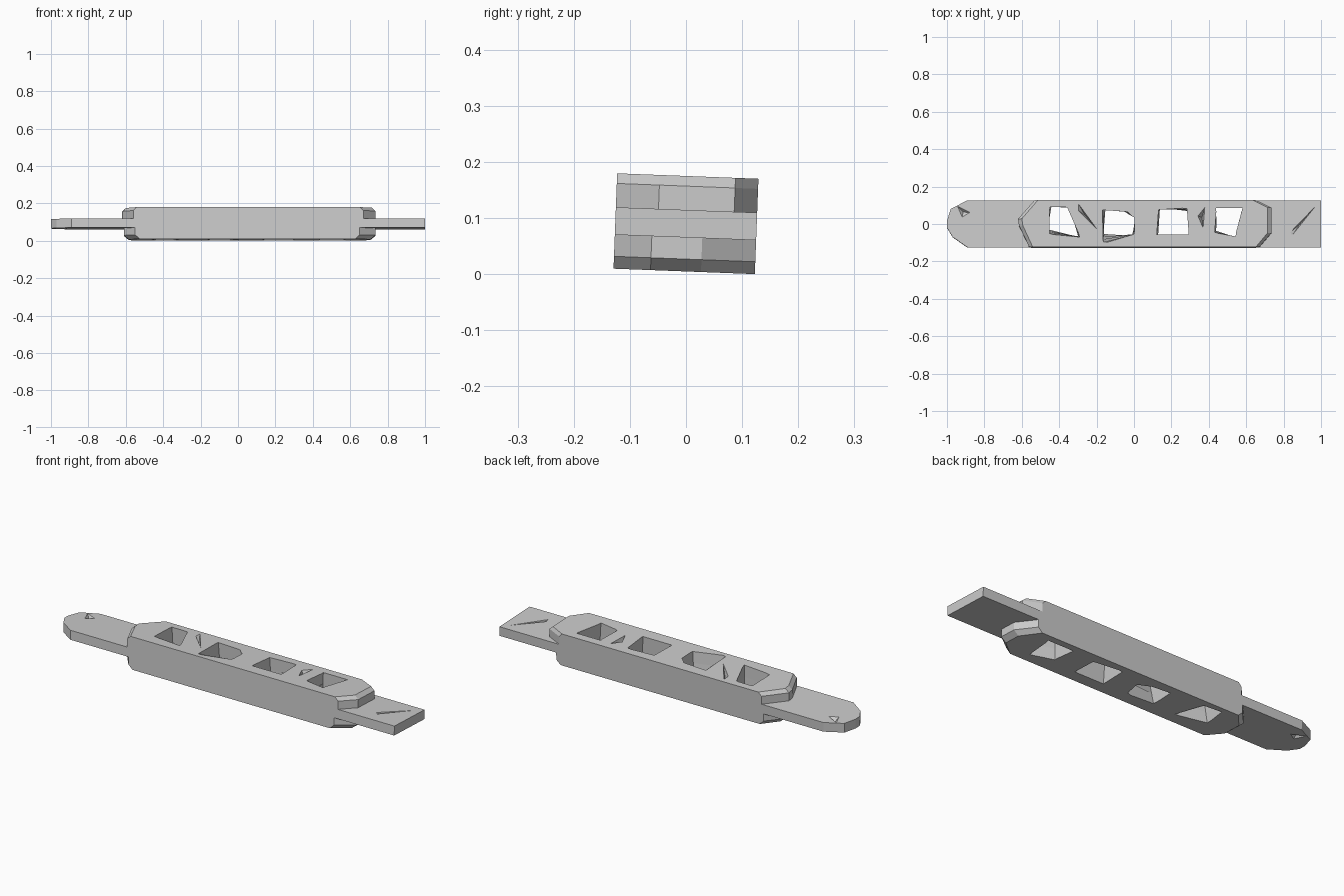
import bpy, bmesh, math

cube = bpy.data.objects.get("Cube")
if cube:
    bpy.data.objects.remove(cube, do_unlink=True)

grey = bpy.data.materials.new("plain_grey")
grey.use_nodes = True
grey.diffuse_color = (0.6, 0.6, 0.6, 1)
grey.node_tree.nodes["Principled BSDF"].inputs["Base Color"].default_value = (0.6, 0.6, 0.6, 1)

HALF, TANG, WIDE = 0.085, 0.0245, 0.126   # half height, half tang height, half width


def add_loft(bm, rings):
    """Skin a stack of (z, outline) rings into a closed solid."""
    loops = [[bm.verts.new((x, y, z)) for x, y in pts] for z, pts in rings]
    for a, b in zip(loops, loops[1:]):
        for i in range(len(a)):
            j = (i + 1) % len(a)
            bm.faces.new((a[i], a[j], b[j], b[i]))
    bm.faces.new(loops[0][::-1])
    bm.faces.new(loops[-1])


def add_pit(bm, z, pts, depth):
    """Shallow pyramid with its mouth just outside the surface."""
    sign = 1 if z > 0 else -1
    base = [bm.verts.new((x, y, z + sign * 0.004)) for x, y in pts]
    cx = sum(p[0] for p in pts) / len(pts)
    cy = sum(p[1] for p in pts) / len(pts)
    tip = bm.verts.new((cx, cy, z - sign * depth))
    bm.faces.new(base)
    for i in range(len(base)):
        bm.faces.new((base[i], base[(i + 1) % len(base)], tip))


def finish(name, bm):
    """Make the object with the slight roll that the whole model has."""
    bmesh.ops.recalc_face_normals(bm, faces=bm.faces)
    mesh = bpy.data.meshes.new(name)
    bm.to_mesh(mesh)
    bm.free()
    mesh.materials.append(grey)
    ob = bpy.data.objects.new(name, mesh)
    ob.location.z = 0.09
    ob.rotation_euler.x = math.radians(-2.2)
    bpy.context.collection.objects.link(ob)
    return ob


def shrink(pts, f):
    return [(0.06 + (x - 0.06) * f, y) for x, y in pts]


def solid(name, rings):
    bm = bmesh.new()
    add_loft(bm, rings)
    return finish(name, bm)


# Faceted slabs above and below the tang, chamfered at their ends
upper = [(-0.62, 0.025), (-0.615, -0.01), (-0.56, -WIDE), (0.67, -WIDE),
         (0.735, -0.05), (0.735, 0.085), (0.65, WIDE), (-0.53, WIDE)]
lower = [(-0.61, 0.05), (-0.61, -0.05), (-0.55, -WIDE), (0.65, -WIDE),
         (0.735, -0.06), (0.735, 0.03), (0.67, WIDE), (-0.54, WIDE)]
parts = [
    solid("upper_slab", [(TANG, upper), (HALF - 0.018, upper), (HALF, shrink(upper, 0.97))]),
    solid("lower_slab", [(-HALF, shrink(lower, 0.96)), (0.022 - HALF, lower), (-TANG, lower)]),
]

# Long tang: rounded at one end, square at the other
tang = [(1, -WIDE), (1, WIDE), (-0.89, WIDE), (-0.98, 0.08), (-1, 0.015),
        (-1, -0.02), (-0.97, -0.07), (-0.89, -WIDE)]
parts.append(solid("tang", [(-TANG, tang), (TANG, tang)]))

# Four rough through holes: top mouth, then bottom mouth
holes = [
    ([(-0.45, 0.085), (-0.36, 0.085), (-0.29, -0.075), (-0.45, -0.06)],
     [(-0.44, 0.1), (-0.34, 0.09), (-0.3, -0.06), (-0.46, -0.02)]),
    ([(-0.17, 0.07), (-0.03, 0.06), (0, 0.03), (0, -0.06), (-0.165, -0.11)],
     [(-0.15, 0.08), (-0.05, 0.07), (0.01, 0.04), (-0.01, -0.05), (-0.16, -0.04)]),
    ([(0.13, 0.07), (0.28, 0.08), (0.29, -0.06), (0.12, -0.06)],
     [(0.14, 0.09), (0.3, 0.07), (0.3, -0.06), (0.13, -0.06)]),
    ([(0.44, 0.08), (0.58, 0.08), (0.54, -0.07), (0.43, -0.05)],
     [(0.43, 0.09), (0.58, 0.09), (0.56, -0.07), (0.44, -0.03)]),
]
bm = bmesh.new()
for top, bottom in holes:
    add_loft(bm, [(-0.12, bottom), (0.12, top)])

# Small pits left in the slab and tang surfaces
add_pit(bm, HALF, [(0.34, 0.04), (0.38, 0.09), (0.37, -0.03)], 0.04)
add_pit(bm, HALF, [(-0.3, 0.11), (-0.3, 0.07), (-0.19, -0.04)], 0.03)
add_pit(bm, TANG, [(0.98, 0.105), (0.84, -0.07), (0.83, -0.05)], 0.03)
for z in (TANG, -TANG):
    add_pit(bm, z, [(-0.95, 0.1), (-0.87, 0.06), (-0.92, 0.03)], 0.018)

cutter = finish("hole_cutter", bm)
cutter.hide_render = True
cutter.display_type = 'WIRE'

for ob in parts:
    mod = ob.modifiers.new("holes", 'BOOLEAN')
    mod.operation = 'DIFFERENCE'
    mod.solver = 'EXACT'
    mod.object = cutter

# Bake the cuts, then drop the cutter
bpy.context.view_layer.update()
graph = bpy.context.evaluated_depsgraph_get()
baked = [bpy.data.meshes.new_from_object(ob.evaluated_get(graph)) for ob in parts]
for ob, mesh in zip(parts, baked):
    ob.modifiers.clear()
    ob.data = mesh
bpy.data.objects.remove(cutter, do_unlink=True)
